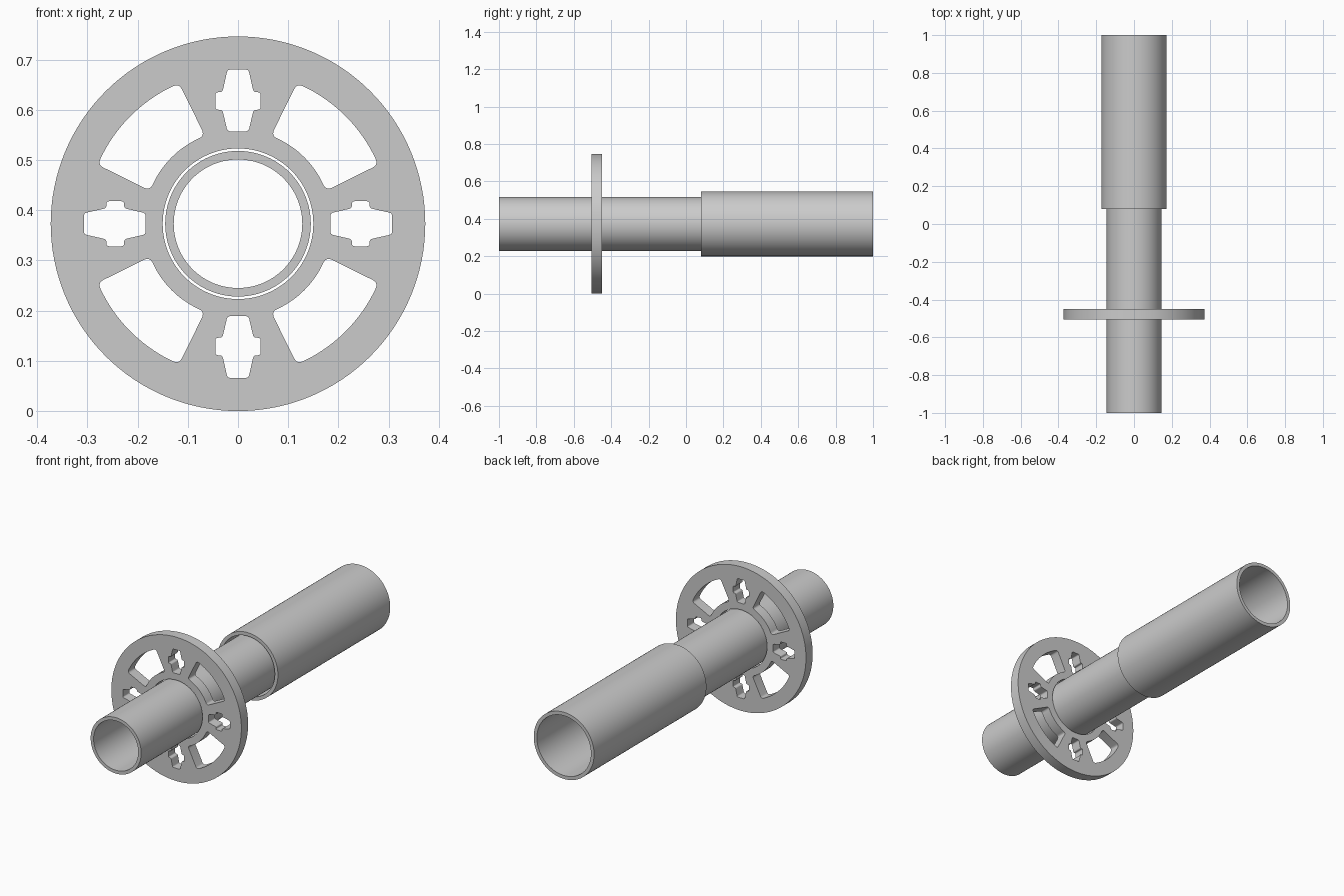
import bpy, bmesh
from math import cos, sin, radians, pi
from mathutils import Vector, Matrix

if "Cube" in bpy.data.objects:
    bpy.data.objects.remove(bpy.data.objects["Cube"])

AXIS_Z = 0.373


def smooth(obj):
    bpy.ops.object.select_all(action='DESELECT')
    obj.select_set(True)
    bpy.context.view_layer.objects.active = obj
    bpy.ops.object.shade_smooth_by_angle(angle=radians(30))


def tube(name, outer, inner, y0, y1, steps=96):
    """Spin a rectangular wall section around the shared y axis."""
    bm = bmesh.new()
    v = [bm.verts.new((r, y, 0)) for r, y in
         ((outer, y0), (outer, y1), (inner, y1), (inner, y0))]
    edges = [bm.edges.new((v[i], v[(i + 1) % 4])) for i in range(4)]
    bmesh.ops.spin(bm, geom=v + edges, cent=(0, 0, 0), axis=(0, 1, 0),
                   angle=2 * pi, steps=steps)
    bmesh.ops.remove_doubles(bm, verts=bm.verts, dist=1e-5)
    bmesh.ops.recalc_face_normals(bm, faces=bm.faces)
    mesh = bpy.data.meshes.new(name)
    bm.to_mesh(mesh)
    bm.free()
    obj = bpy.data.objects.new(name, mesh)
    obj.location.z = AXIS_Z
    bpy.context.collection.objects.link(obj)
    smooth(obj)


def polar(r, deg):
    return Vector((r * cos(radians(deg)), r * sin(radians(deg))))


def arc(r, a0, a1, n):
    return [polar(r, a0 + (a1 - a0) * i / n) for i in range(n + 1)]


def fillet(prev, p, nxt, d, n=5):
    """Points of a rounded corner at p."""
    a = p + (prev - p).normalized() * d
    b = p + (nxt - p).normalized() * d
    return [a * (1 - t) ** 2 + p * 2 * t * (1 - t) + b * t ** 2
            for t in (i / n for i in range(n + 1))]


def turned(loop, deg):
    rot = Matrix.Rotation(radians(deg), 2)
    return [rot @ p for p in loop]


# Curved window between two spokes
RI, RO, AI, AO = 0.187, 0.303, 69.4, 67.2
i0, i1 = polar(RI, 90 - AI), polar(RI, AI)
o0, o1 = polar(RO, 90 - AO), polar(RO, AO)
outer_arc = arc(RO, 90 - AO + 3, AO - 3, 20)
inner_arc = arc(RI, AI - 5, 90 - AI + 5, 16)
window = (fillet(i0, o0, outer_arc[0], 0.013) + outer_arc
          + fillet(outer_arc[-1], o1, i1, 0.013)
          + fillet(o1, i1, inner_arc[0], 0.014) + inner_arc
          + fillet(inner_arc[-1], i0, o0, 0.014))

# Winged key slot in each spoke
half = [(0.021, 0.307), (0.031, 0.262), (0.045, 0.262),
        (0.045, 0.227), (0.031, 0.227), (0.021, 0.184)]
pts = [Vector(p) for p in half] + [Vector((-x, y)) for x, y in reversed(half)]
slot = []
for k, p in enumerate(pts):
    slot += fillet(pts[k - 1], p, pts[(k + 1) % len(pts)], 0.006, 4)

# Flange disc: filled outline with holes, extruded along y
loops = [arc(0.373, 0, 360, 128)[:-1], arc(0.150, 0, 360, 96)[:-1]]
for q in range(4):
    loops += [turned(window, 90 * q), turned(slot, 90 * q)]
curve = bpy.data.curves.new("flange_outline", 'CURVE')
curve.dimensions = '2D'
curve.fill_mode = 'BOTH'
curve.extrude = 0.0275
for loop in loops:
    s = curve.splines.new('POLY')
    s.points.add(len(loop) - 1)
    for sp, p in zip(s.points, loop):
        sp.co = (p.x, p.y, 0, 1)
    s.use_cyclic_u = True
flange = bpy.data.objects.new("flange_disc", curve)
flange.rotation_euler.x = pi / 2
flange.location = (0, -0.4775, AXIS_Z)
bpy.context.collection.objects.link(flange)
bpy.ops.object.select_all(action='DESELECT')
flange.select_set(True)
bpy.context.view_layer.objects.active = flange
bpy.ops.object.convert(target='MESH')
flange = bpy.context.view_layer.objects.active
bm = bmesh.new()
bm.from_mesh(flange.data)
bmesh.ops.remove_doubles(bm, verts=bm.verts, dist=1e-5)
bmesh.ops.recalc_face_normals(bm, faces=bm.faces)
bm.to_mesh(flange.data)
bm.free()
smooth(flange)

# Telescoping tubes
tube("inner_tube", 0.145, 0.128, -1.0, 0.25)
tube("outer_tube", 0.173, 0.155, 0.08, 1.0)
